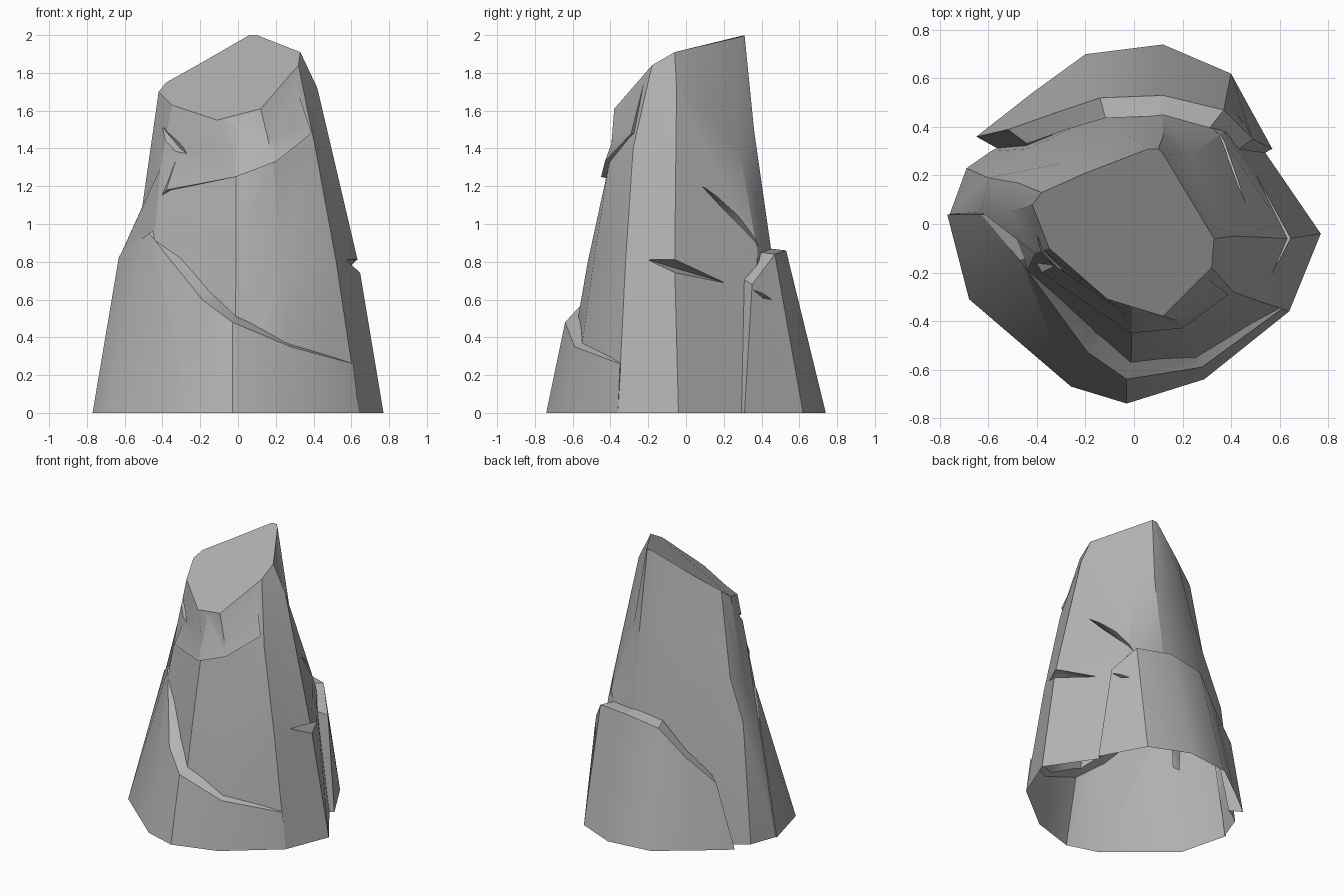
import bpy
import bmesh
import math
from mathutils import Vector

default_cube = bpy.data.objects.get("Cube")
if default_cube:
    bpy.data.objects.remove(default_cube, do_unlink=True)

stone = bpy.data.materials.new("grey_stone")
stone.use_nodes = True
stone.diffuse_color = (0.45, 0.45, 0.45, 1)
stone.node_tree.nodes["Principled BSDF"].inputs["Base Color"].default_value = stone.diffuse_color


def point(x, y, z=0):
    """Coordinates are given in hundredths of a unit."""
    return Vector((x, y, z)) / 100


def pulled_in(position, inset, rise):
    """Move a point towards the vertical axis and upwards."""
    return Vector((position.x * inset, position.y * inset, position.z + rise))


def finish(name, bm):
    """Turn a bmesh into a stone object."""
    bmesh.ops.recalc_face_normals(bm, faces=bm.faces)
    mesh = bpy.data.meshes.new(name)
    bm.to_mesh(mesh)
    bm.free()
    mesh.materials.append(stone)
    part = bpy.data.objects.new(name, mesh)
    bpy.context.collection.objects.link(part)
    return part


def loft(name, sections, closed_loop):
    """Bridge sections; wrap as columns around a core, or cap as a strip."""
    bm = bmesh.new()
    rows = [[bm.verts.new(p) for p in section] for section in sections]
    count = len(rows[0])
    pairs = list(zip(rows, rows[1:]))
    if closed_loop:
        pairs.append((rows[-1], rows[0]))
    for left, right in pairs:
        for i in range(count - 1 if closed_loop else count):
            j = (i + 1) % count
            bm.faces.new((left[i], right[i], right[j], left[j]))
    if closed_loop:
        bm.faces.new([row[0] for row in rows])
        bm.faces.new([row[-1] for row in rows])
    else:
        bm.faces.new(rows[0])
        bm.faces.new(rows[-1])
    return finish(name, bm)


def slab(name, sections):
    """Leaning slab: each section has a foot, a top edge, an inset and a rise."""
    strips = []
    for foot, edge, inset, rise in sections:
        foot, edge = point(*foot), point(*edge)
        strips.append((foot, edge, pulled_in(edge, inset, rise),
                       pulled_in(foot, 0.7, 0)))
    return loft(name, strips, False)


def combine(target, tool, operation):
    """Apply a boolean and discard the tool object."""
    modifier = target.modifiers.new("combine", "BOOLEAN")
    modifier.operation = operation
    modifier.solver = "EXACT"
    modifier.object = tool
    bpy.context.view_layer.objects.active = target
    bpy.ops.object.modifier_apply(modifier=modifier.name)
    bpy.data.objects.remove(tool, do_unlink=True)


def cut_crack(target, start, end, middle, half_width, depth):
    """Carve a tapered wedge into the target."""
    start, end, middle = point(*start), point(*end), point(*middle)
    outer = [pulled_in(p, 1.12, 0) for p in (start, end)]
    outer += [pulled_in(middle, 1.15, half_width), pulled_in(middle, 1.15, -half_width)]
    bm = bmesh.new()
    for p in outer + [start, end, pulled_in(middle, depth, 0)]:
        bm.verts.new(p)
    bmesh.ops.convex_hull(bm, input=bm.verts)
    cutter = finish("crack_cutter", bm)
    cutter.hide_render = True
    combine(target, cutter, "DIFFERENCE")


# Tall core: foot, waist, shoulder and crown of each vertical edge
columns = [
    ((77, -4), (64, -6, 78), (42, -5, 172), (33, -6, 191)),
    ((64, -36), (52, -32, 80), (41, -28, 140), (32, -18, 184)),
    ((28, -60), (23, -49, 80), (18, -40, 136), (12, -38, 161)),
    ((-2, -66), (-1, -52, 80), (-1, -40, 135), (-11, -31, 155)),
    ((-50, -35), (-45, -21, 80), (-41, -12, 130), (-35, -10, 163)),
    ((-76, 4), (-63, 5, 82), (-51, 5, 107), (-42, 8, 170)),
    ((-69, 23), (-60, 19, 86), (-48, 17, 115), (-38, 13, 175)),
    ((-59, 30), (-44, 31, 62), (-30, 25, 140), (-20, 21, 185)),
    ((-20, 50), (-10, 43, 83), (-2, 36, 150), (6, 31, 200)),
    ((20, 52), (12, 45, 87), (12, 36, 150), (10, 31, 200)),
    ((53, 31), (37, 38, 85), (23, 28, 140), (12, 29, 199)),
]
rock = loft("rock", [[point(*p) for p in column] for column in columns], True)

# Broken outer layer wrapping the front and right side
front_slab = slab("front_slab", [
    ((64, -36), (61, -35, 26), 0.94, 0.01),
    ((29, -64), (28, -59, 35), 0.88, 0.03),
    ((-3, -74), (-3, -64, 48), 0.86, 0.05),
    ((-26, -67), (-19, -53, 60), 0.84, 0.05),
    ((-68, -31), (-47, -15, 95), 0.84, 0.05),
    ((-77, 4), (-63, 4, 83), 0.85, 0.1),
])

# Broken outer layer leaning on the back
back_slab = slab("back_slab", [
    ((-65, 36), (-52, 39, 47), 0.85, 0.02),
    ((-42, 54), (-32, 46, 63), 0.85, 0.02),
    ((-20, 70), (-14, 52, 82), 0.84, 0.02),
    ((12, 74), (12, 53, 86), 0.84, 0.01),
    ((40, 62), (37, 47, 84), 0.84, 0.01),
    ((57, 31), (49, 35, 68), 0.86, 0.03),
])

# Overhanging brow across the front
brow_edge = [(-46, -6, 108), (-38, -20, 118), (-1, -45, 125), (20, -43, 133), (39, -29, 148)]
brow = loft("front_brow", [
    (p, pulled_in(p, 0.85, 0), pulled_in(p, 0.76, 0.28))
    for p in (point(*edge) for edge in brow_edge)
], False)

for layer in (front_slab, back_slab, brow):
    combine(rock, layer, "UNION")

# Weathered cracks
cut_crack(rock, (57, -20, 81), (50, 20, 69), (63, -7, 79), 0.06, 0.9)
cut_crack(rock, (43, 8, 120), (32, 38, 87), (37, 26, 103), 0.03, 0.9)
cut_crack(rock, (-20, -32, 132), (-44, 0, 156), (-36, -18, 140), 0.06, 0.85)
cut_crack(rock, (51, 35, 66), (42, 53, 58), (48, 43, 62), 0.05, 0.88)

# Open underside
bm = bmesh.new()
bm.from_mesh(rock.data)
underside = [f for f in bm.faces if f.calc_center_median().z < 0.01 and abs(f.normal.z) > 0.9]
bmesh.ops.delete(bm, geom=underside, context="FACES")
bm.to_mesh(rock.data)
bm.free()

# Soft facets with crisp breaks
rock.select_set(True)
bpy.context.view_layer.objects.active = rock
bpy.ops.object.shade_smooth_by_angle(angle=math.radians(28))
